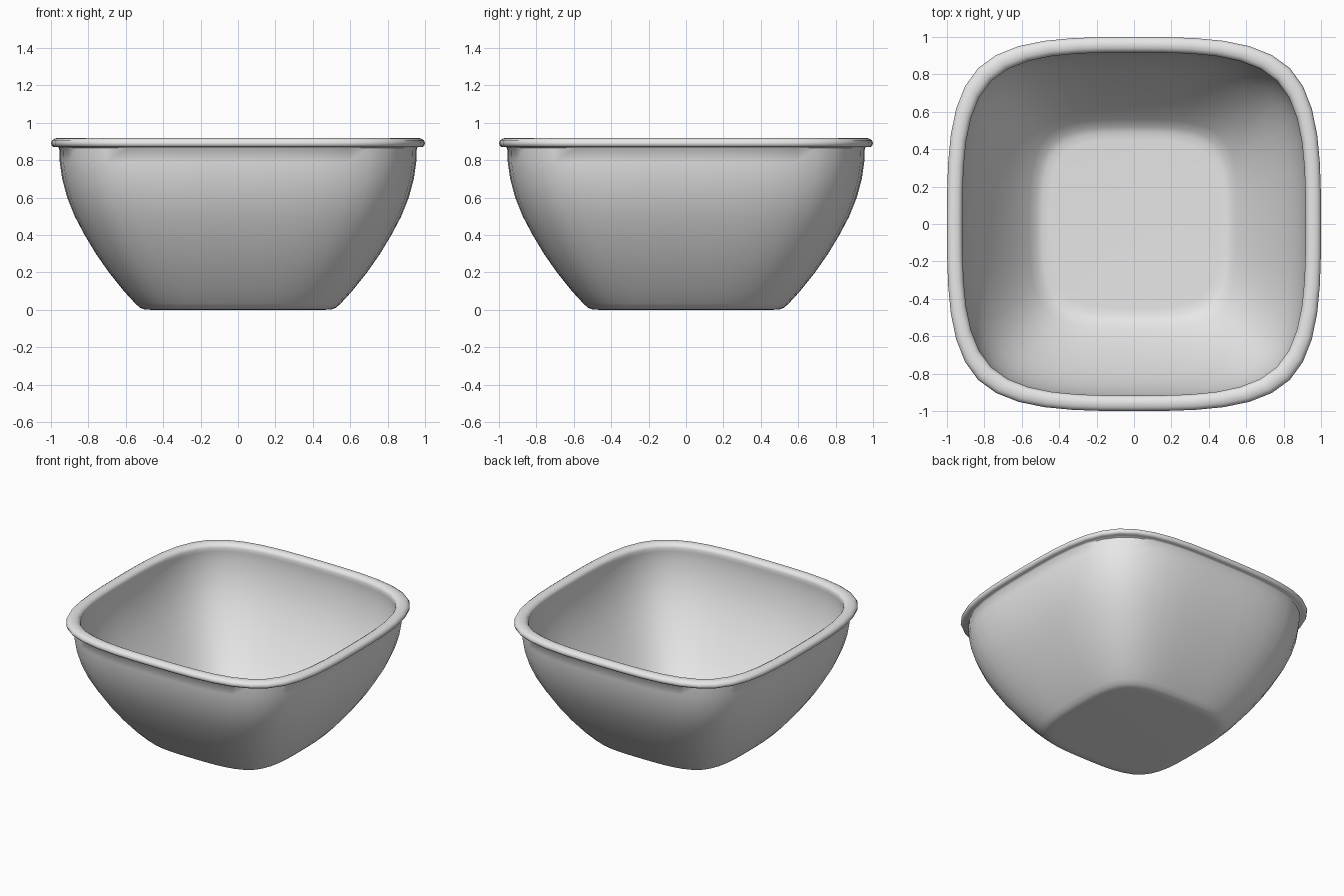
import bpy
import bmesh

if "Cube" in bpy.data.objects:
    bpy.data.objects.remove(bpy.data.objects["Cube"])

STEPS = 6  # points per eighth of the outline

mat = bpy.data.materials.new("light grey")
mat.use_nodes = True
mat.diffuse_color = (0.8, 0.8, 0.8, 1)
mat.node_tree.nodes["Principled BSDF"].inputs["Base Color"].default_value = (0.8, 0.8, 0.8, 1)


def spline(pts, t):
    """Uniform cubic B-spline point from four control points."""
    w = ((1 - t) ** 3, 3 * t**3 - 6 * t**2 + 4, -3 * t**3 + 3 * t**2 + 3 * t + 1, t**3)
    return [sum(k * p[i] for k, p in zip(w, pts)) / 6 for i in range(2)]


def soft_square():
    """Rounded square of half width 1, counter-clockwise."""
    ctrl = [(1, 0), (1, 1), (0, 1), (-1, 1), (-1, 0), (-1, -1), (0, -1), (1, -1)]
    return [spline([ctrl[(i + k) % 8] for k in range(4)], s / STEPS)
            for i in range(8) for s in range(STEPS)]


def loft(name, profile):
    """Skin soft-square rings (half width, height) and cap both ends."""
    bm = bmesh.new()
    outline = soft_square()
    rings = [[bm.verts.new((x * r, y * r, z)) for x, y in outline] for r, z in profile]
    n = len(outline)
    for a, b in zip(rings, rings[1:]):
        for i in range(n):
            j = (i + 1) % n
            bm.faces.new((a[i], a[j], b[j], b[i]))
    bm.faces.new(rings[0][::-1])
    bm.faces.new(rings[-1])
    bmesh.ops.recalc_face_normals(bm, faces=bm.faces)
    me = bpy.data.meshes.new(name)
    bm.to_mesh(me)
    bm.free()
    me.materials.append(mat)
    obj = bpy.data.objects.new(name, me)
    bpy.context.collection.objects.link(obj)
    bpy.ops.object.select_all(action="DESELECT")
    obj.select_set(True)
    bpy.context.view_layer.objects.active = obj
    bpy.ops.object.shade_smooth_by_angle(angle=0.9)
    return obj


# Outer wall, from the flat base up to the groove under the rim
outer = [(0.46, 0), (0.5, 0.002), (0.525, 0.012), (0.55, 0.035), (0.61, 0.1),
         (0.69, 0.2), (0.76, 0.3), (0.82, 0.4), (0.873, 0.5), (0.913, 0.6),
         (0.94, 0.7), (0.953, 0.79), (0.956, 0.865)]
# Rolled rim
rim = [(0.965, 0.872), (0.985, 0.87), (0.996, 0.878), (1.0, 0.892), (0.994, 0.907),
       (0.98, 0.916), (0.96, 0.92), (0.94, 0.917), (0.925, 0.908), (0.917, 0.892)]
# Inner wall, following the outer one down to the floor
inner = [(0.92, 0.865)]
inner += [(r - 0.035, z + 0.01) for r, z in outer[-2:4:-1]]
inner += [(0.56, 0.09), (0.52, 0.055), (0.49, 0.042), (0.45, 0.04)]

loft("bowl", outer + rim + inner)
